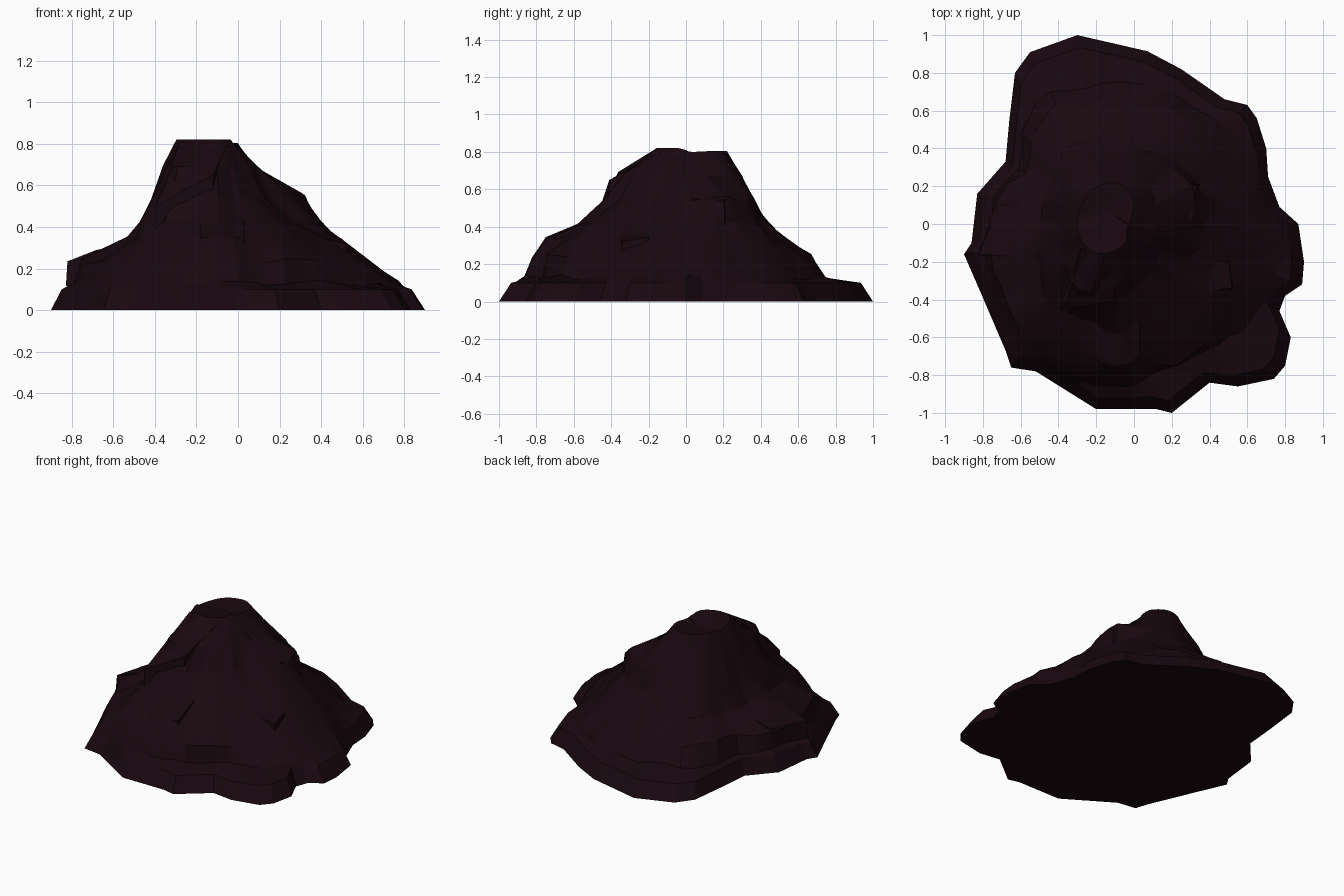
import bpy, bmesh, math
from mathutils import noise, Vector

if "Cube" in bpy.data.objects:
    bpy.data.objects.remove(bpy.data.objects["Cube"])

CX, CY = -0.1, 0.0
# ground outline of the rock, clockwise from the back
outline = [(-.3, 1), (.07, .915), (.25, .82), (.48, .66), (.6, .63), (.65, .56),
           (.7, .4), (.71, .25), (.77, .09), (.87, 0), (.9, -.2), (.89, -.32),
           (.8, -.38), (.77, -.46), (.83, -.6), (.8, -.75), (.74, -.82),
           (.55, -.86), (.4, -.84), (.2, -1), (.12, -.98), (-.2, -.98),
           (-.52, -.78), (-.65, -.76), (-.68, -.67), (-.8, -.39), (-.9, -.16),
           (-.86, -.1), (-.83, .16), (-.68, .33), (-.66, .55), (-.63, .8), (-.55, .91)]
# add a point along every long edge
points = []
for (ax, ay), (bx, by) in zip(outline, outline[1:] + outline[:1]):
    steps = max(1, round(math.hypot(bx - ax, by - ay) / .11))
    points += [(ax + (bx - ax) * k / steps, ay + (by - ay) * k / steps) for k in range(steps)]

# height, then radius every 30 degrees starting at +x
terraces = [
    (.13, [.86, .80, .74, .76, .79, .64, .73, .80, .84, .86, .84, .90]),
    (.24, [.70, .68, .66, .66, .70, .56, .69, .70, .78, .83, .79, .77]),
    (.34, [.58, .57, .55, .52, .51, .43, .41, .48, .65, .74, .68, .63]),
    (.43, [.50, .49, .47, .44, .42, .37, .36, .43, .55, .57, .50, .44]),
    (.55, [.41, .45, .42, .37, .36, .32, .30, .36, .48, .42, .33, .29]),
    (.68, [.21, .25, .28, .29, .29, .26, .25, .28, .40, .35, .25, .20]),
    (.81, [.07, .10, .18, .22, .22, .20, .20, .20, .18, .14, .11, .07]),
]


def radius_at(radii, angle):
    t = (angle / (2 * math.pi) * 12) % 12
    i = int(t) % 12
    f = t - int(t)
    return radii[i] * (1 - f) + radii[(i + 1) % 12] * f


mat = bpy.data.materials.new("dark_rock")
mat.diffuse_color = (.0095, .0024, .0048, 1)
mat.use_nodes = True
mat.node_tree.nodes["Principled BSDF"].inputs["Base Color"].default_value = mat.diffuse_color


def finish(bm, name):
    bmesh.ops.recalc_face_normals(bm, faces=bm.faces)
    mesh = bpy.data.meshes.new(name)
    bm.to_mesh(mesh)
    bm.free()
    ob = bpy.data.objects.new(name, mesh)
    bpy.context.collection.objects.link(ob)
    mesh.materials.append(mat)
    bpy.context.view_layer.objects.active = ob
    ob.select_set(True)
    bpy.ops.object.shade_smooth_by_angle(angle=math.radians(20))
    ob.select_set(False)


# main mound: sloping foot and craggy terraces
bm = bmesh.new()
rings = [[bm.verts.new((x, y, 0)) for x, y in points]]
rings.append([bm.verts.new((CX + (x - CX) * .935, CY + (y - CY) * .935, .1)) for x, y in points])
for z, radii in terraces:
    ring = []
    for x, y in points:
        a = math.atan2(y - CY, x - CX)
        foot = math.hypot(x - CX, y - CY) * .915
        r = min(radius_at(radii, a), foot)
        p = Vector((CX + r * math.cos(a), CY + r * math.sin(a), z))
        if z < .8:
            # blocky steps plus gentle undulation
            r += .022 * noise.noise(p * 7) + .022 * (noise.cell(p * 5) - .5) * min(1, r * 2)
            dz = .03 * noise.noise(p * 6 + Vector((9, 3, 5)))
        else:
            # the rim is highest at the front and back, with a saddle between
            dz = .02 * min(1, abs(p.y - .04) / .08) * (1 if p.y < 0 else .2) - .01
        ring.append(bm.verts.new((CX + r * math.cos(a), CY + r * math.sin(a), z + dz)))
    rings.append(ring)

n = len(points)
for lo, hi in zip(rings, rings[1:]):
    for i in range(n):
        j = (i + 1) % n
        bm.faces.new((lo[i], lo[j], hi[j], hi[i]))
bm.faces.new(rings[0])
peak = bm.verts.new((CX - .03, CY + .06, .78))
for i in range(n):
    bm.faces.new((rings[-1][i], rings[-1][(i + 1) % n], peak))
finish(bm, "rock_mound")


# angular slab: top outline widening to a buried bottom
def slab(name, top, depth, spread):
    bm = bmesh.new()
    mx = sum(p[0] for p in top) / len(top)
    my = sum(p[1] for p in top) / len(top)
    for x, y, z in top:
        bm.verts.new((x, y, z))
        bm.verts.new((mx + (x - mx) * spread, my + (y - my) * spread, z - depth))
    bmesh.ops.convex_hull(bm, input=bm.verts[:])
    finish(bm, name)


slab("front_shoulder", [(-.40, -.46, .5), (-.35, -.39, .6), (-.12, -.41, .65), (-.05, -.13, .8),
                        (-.28, -.13, .81)], .2, 1.0)
slab("right_shoulder", [(.05, .03, .6), (.31, .03, .55), (.33, .2, .54), (.1, .26, .59)], .13, 1.12)
slab("left_ledge", [(-.82, -.16, .235), (-.68, -.17, .29), (-.45, -.19, .33), (-.45, .12, .33),
                    (-.72, .1, .25)], .12, 1.04)
slab("right_ledge", [(.3, -.2, .39), (.5, -.2, .345), (.52, -.34, .32), (.3, -.36, .37)], .14, 1.12)
slab("front_block", [(-.18, -.53, .43), (.03, -.52, .43), (.03, -.7, .35), (-.18, -.72, .35)], .18, 1.1)
